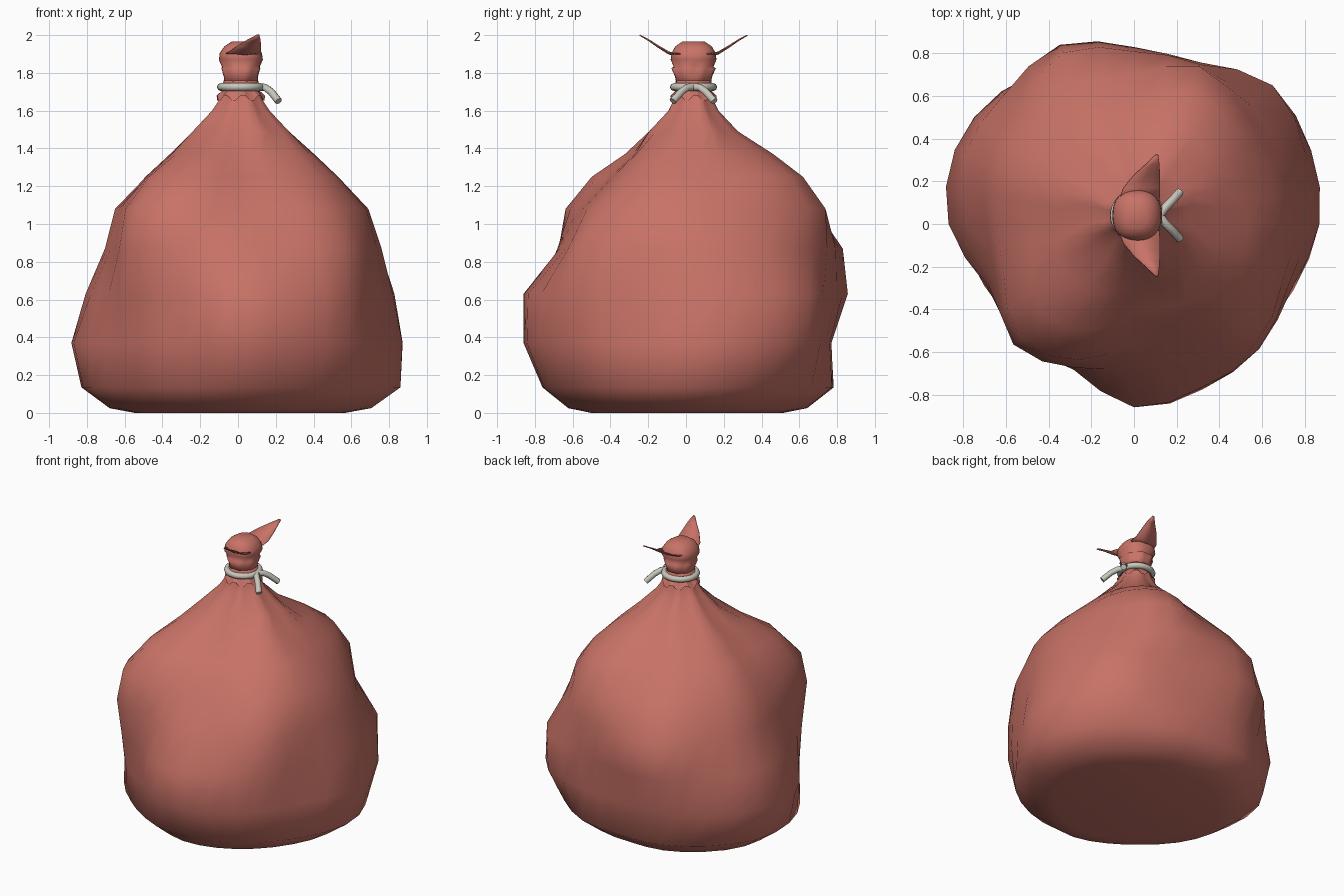
import bpy, bmesh, math
from mathutils import Vector

cube = bpy.data.objects.get("Cube")
if cube:
    bpy.data.objects.remove(cube, do_unlink=True)

NECK = Vector((0.015, 0.04, 0))
SEG = 32


def material(name, rgb):
    m = bpy.data.materials.new(name)
    m.use_nodes = True
    m.diffuse_color = (*rgb, 1)
    bsdf = m.node_tree.nodes["Principled BSDF"]
    bsdf.inputs["Base Color"].default_value = (*rgb, 1)
    bsdf.inputs["Roughness"].default_value = 0.8
    return m


CLOTH = material("red cloth", (0.58, 0.17, 0.135))
CORD = material("pale cord", (0.58, 0.57, 0.50))


def add_object(name, bm, mat, smooth=True):
    bmesh.ops.recalc_face_normals(bm, faces=bm.faces)
    me = bpy.data.meshes.new(name)
    bm.to_mesh(me)
    bm.free()
    me.materials.append(mat)
    for p in me.polygons:
        p.use_smooth = smooth
    ob = bpy.data.objects.new(name, me)
    bpy.context.collection.objects.link(ob)
    return ob


def loft(bm, rings):
    """Skin a stack of closed rings and cap both ends."""
    loops = [[bm.verts.new(p) for p in ring] for ring in rings]
    for a, b in zip(loops, loops[1:]):
        for i in range(len(a)):
            j = (i + 1) % len(a)
            bm.faces.new((a[i], a[j], b[j], b[i]))
    bm.faces.new(loops[0][::-1])
    bm.faces.new(loops[-1])


def lumpy_ring(z, radii, scale=1.0):
    """Ring through 16 radii (hundredths), with cubic midpoints."""
    n, pts = len(radii), []
    for i in range(SEG):
        k = i // 2
        r = radii[k]
        if i % 2:
            r = (9 * (r + radii[(k + 1) % n])
                 - radii[k - 1] - radii[(k + 2) % n]) / 16
        a = math.tau * i / SEG
        pts.append(Vector((math.cos(a), math.sin(a), 0)) * r * scale / 100
                   + Vector((0, 0, z)))
    return pts


def neck_ring(z, rx, ry, pleat=0.0, folds=8):
    """Oval ring around the neck, with gathered pleats."""
    pts = []
    for i in range(SEG):
        a = math.tau * i / SEG
        f = 1 + pleat * math.cos(folds * a + math.pi)
        pts.append(NECK + Vector((rx * f * math.cos(a), ry * f * math.sin(a), z)))
    return pts


# Sack body: lumpy sections, counter-clockwise from the left side
base = [86, 85, 80, 80, 78, 82, 84, 86, 82, 76, 71, 72, 76, 77, 78, 81]
belly = [87, 90, 91, 80, 77, 81, 88, 91, 87, 75, 74, 73, 86, 84, 83, 80]
middle = [82, 87, 92, 82, 83, 91, 86, 86, 78, 74, 77, 74, 86, 83, 83, 78]
waist = [76, 77, 78, 81, 81, 87, 77, 75, 69, 70, 80, 73, 67, 69, 80, 75]
shoulder = [69, 69, 74, 80, 70, 71, 69, 69, 64, 66, 76, 69, 57, 59, 67, 69]
upper = [53, 55, 64, 67, 54, 54, 53, 53, 47, 52, 60, 54, 42, 42, 48, 54]
slope = [40, 43, 48, 50, 41, 42, 40, 39, 35, 38, 40, 35, 28, 29, 35, 41]
body = [lumpy_ring(0, base, 0.66), lumpy_ring(0.025, base, 0.82),
        lumpy_ring(0.135, base), lumpy_ring(0.37, belly),
        lumpy_ring(0.63, middle), lumpy_ring(0.87, waist),
        lumpy_ring(1.08, shoulder), lumpy_ring(1.25, upper),
        lumpy_ring(1.37, slope),
        neck_ring(1.49, 0.26, 0.24, 0.06), neck_ring(1.6, 0.155, 0.135, 0.06),
        neck_ring(1.66, 0.115, 0.105, 0.06), neck_ring(1.7, 0.1, 0.095, 0.05),
        neck_ring(1.76, 0.092, 0.095)]
bm = bmesh.new()
loft(bm, body)
add_object("sack_body", bm, CLOTH)

# Gathered knob above the tie
bm = bmesh.new()
loft(bm, [neck_ring(1.74, 0.09, 0.09), neck_ring(1.78, 0.092, 0.1, 0.03),
          neck_ring(1.825, 0.105, 0.12, 0.05), neck_ring(1.832, 0.1, 0.105),
          neck_ring(1.87, 0.12, 0.125, 0.03, 4), neck_ring(1.905, 0.115, 0.12, 0.03, 4),
          neck_ring(1.94, 0.09, 0.1, 0.03, 4), neck_ring(1.965, 0.05, 0.06)])
add_object("gathered_knob", bm, CLOTH)

# Crimped hem just under the tie
bm = bmesh.new()
hem = []
for z, r in ((1.705, 0.1), (1.655, 0.128)):
    ring = neck_ring(z, r, r * 0.95)
    if z < 1.7:
        for i in range(0, SEG, 4):
            for k in (i, i + 1):
                ring[k].z += 0.025
    hem.append([bm.verts.new(p) for p in ring])
for i in range(SEG):
    j = (i + 1) % SEG
    bm.faces.new((hem[1][i], hem[1][j], hem[0][j], hem[0][i]))
add_object("crimped_hem", bm, CLOTH, False)

# Two pointed cloth ends curling out of the knob: right x, left x, reach, height
leaf = [(-0.07, 0.12, 0.07, 1.9), (-0.05, 0.122, 0.13, 1.91),
        (0.0, 0.122, 0.19, 1.945), (0.055, 0.119, 0.24, 1.977),
        (0.1, 0.113, 0.285, 2.0)]
for name, side in (("back_cloth_end", 1), ("front_cloth_end", -1)):
    bm = bmesh.new()
    rows = []
    for x0, x1, d, z in leaf:
        y = NECK.y + side * d
        rows.append([bm.verts.new((x, y, z - sag)) for x, sag in
                     ((x0, 0), ((x0 + x1) / 2, (x1 - x0) * 0.06), (x1, 0))])
    for a, b in zip(rows, rows[1:]):
        for i in range(2):
            bm.faces.new((a[i], a[i + 1], b[i + 1], b[i]))
    ob = add_object(name, bm, CLOTH)
    mod = ob.modifiers.new("thickness", "SOLIDIFY")
    mod.thickness = 0.006
    mod.offset = 0


def cord(name, points, radius, cyclic=False):
    cu = bpy.data.curves.new(name, "CURVE")
    cu.dimensions = "3D"
    cu.bevel_depth = radius
    cu.bevel_resolution = 2
    cu.use_fill_caps = True
    sp = cu.splines.new("POLY")
    sp.points.add(len(points) - 1)
    for p, co in zip(sp.points, points):
        p.co = (*co, 1)
    sp.use_cyclic_u = cyclic
    sp.use_smooth = True
    cu.materials.append(CORD)
    ob = bpy.data.objects.new(name, cu)
    bpy.context.collection.objects.link(ob)


# Cord loop, and two loose tails on the left side
cord("cord_loop", neck_ring(1.725, 0.106, 0.104), 0.021, True)
for name, s in (("cord_tail_back", 1), ("cord_tail_front", -1)):
    cord(name, [NECK + Vector((x, s * y, z)) for x, y, z in
                ((0.105, 0.0, 1.725), (0.13, 0.035, 1.722),
                 (0.16, 0.065, 1.7), (0.2, 0.11, 1.65))], 0.02)
